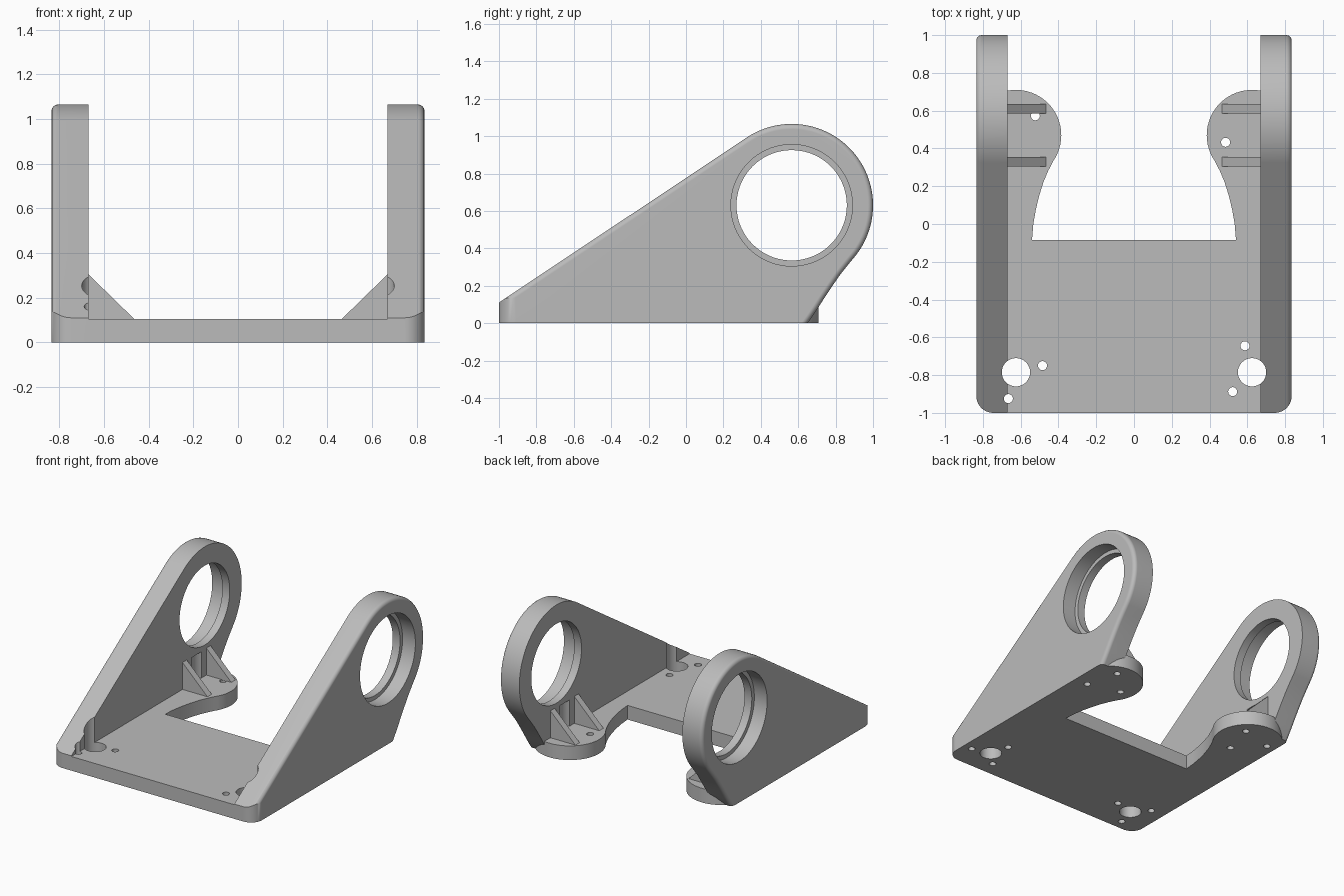
import bpy, bmesh
from math import sin, cos, radians
from mathutils import Vector

cube = bpy.data.objects.get("Cube")
if cube:
    bpy.data.objects.remove(cube, do_unlink=True)

grey = bpy.data.materials.new("light grey")
grey.use_nodes = True
COLOUR = (0.5, 0.5, 0.5, 1)
grey.diffuse_color = COLOUR
grey.node_tree.nodes["Principled BSDF"].inputs["Base Color"].default_value = COLOUR

HALF, INNER, BASE = 0.835, 0.67, 0.105     # outer x, inner wall x, base height
RING = (0.565, 0.63)                       # bore centre in y, z
PADS = {"front": (0.625, -0.785), "rear": (0.625, 0.47)}


def arc(centre, r, start, end, n):
    """Points on an arc, angles in degrees."""
    angles = [radians(start + (end - start) * i / n) for i in range(n + 1)]
    return [(centre[0] + r * cos(a), centre[1] + r * sin(a)) for a in angles]


def prism(name, outline, lo, hi, axis="z", fillet=None):
    """Extrude an outline along an axis; fillet picks the edges to round."""
    place = {"x": lambda p, h: (h, p[0], p[1]),
             "y": lambda p, h: (p[0], h, p[1]),
             "z": lambda p, h: (p[0], p[1], h)}[axis]
    bm = bmesh.new()
    face = bm.faces.new([bm.verts.new(place(p, lo)) for p in outline])
    new = bmesh.ops.extrude_face_region(bm, geom=[face])["geom"]
    shift = Vector(place((0, 0), hi - lo))
    bmesh.ops.translate(bm, vec=shift, verts=[v for v in new if isinstance(v, bmesh.types.BMVert)])
    bmesh.ops.recalc_face_normals(bm, faces=bm.faces)
    if fillet:
        edges = [e for e in bm.edges if fillet(e)]
        bmesh.ops.bevel(bm, geom=edges, offset=0.028, segments=4, profile=0.5, affect="EDGES")
    mesh = bpy.data.meshes.new(name)
    bm.to_mesh(mesh)
    bm.free()
    mesh.materials.append(grey)
    obj = bpy.data.objects.new(name, mesh)
    bpy.context.collection.objects.link(obj)
    return obj


def combine(target, tool, operation):
    """Apply a boolean and discard the tool."""
    mod = target.modifiers.new("boolean", "BOOLEAN")
    mod.object, mod.operation, mod.solver = tool, operation, "EXACT"
    bpy.context.view_layer.objects.active = target
    bpy.ops.object.modifier_apply(modifier=mod.name)
    bpy.data.objects.remove(tool, do_unlink=True)


def drill(target, x, y, r, lo, hi, n=32):
    combine(target, prism("drill", arc((x, y), r, 0, 360 - 360 / n, n - 1), lo, hi), "DIFFERENCE")


# base plate with two rounded rear lobes
half = [(HALF, -1)] + arc(PADS["rear"], 0.24, 29, 215, 32)
half += [(0.455, 0.28), (0.48, 0.22), (0.502, 0.15), (0.52, 0.075), (0.533, 0), (0.54, -0.085)]
outline = half + [(-x, y) for x, y in reversed(half)]
bracket = prism("bracket_body", outline, 0, BASE)

# side walls: sloped front, round bearing ring, concave heel
profile = [(-1, 0), (-1, 0.11)] + arc(RING, 0.435, 123.5, -38, 56)
profile += [(0.868, 0.314), (0.825, 0.26), (0.78, 0.195), (0.74, 0.135),
            (0.705, 0.08), (0.675, 0.035), (0.65, 0)]


def outer_rim(edge):
    on_outside = all(abs(abs(v.co.x) - HALF) < 1e-4 for v in edge.verts)
    return on_outside and any(v.co.z > 1e-4 for v in edge.verts)


for s in (-1, 1):
    wall = prism("wall", profile, s * INNER, s * HALF, "x", outer_rim)
    combine(bracket, wall, "UNION")

# rounded vertical corners at the front
block = arc((HALF - 0.09, -0.91), 0.09, -90, 0, 10) + [(HALF, 1.2)]
block += [(-x, y) for x, y in reversed(block)]
combine(bracket, prism("corner_block", block, -0.5, 1.5), "INTERSECT")

# bearing bores: through hole with a wider seat from outside
for s in (-1, 1):
    for r, start in ((0.295, 0.6), (0.325, 0.73)):
        circle = arc(RING, r, 0, 355, 71)
        combine(bracket, prism("bore", circle, s * start, s * 0.9, "x"), "DIFFERENCE")

# large front holes, clearance pockets over the rear lobes, screw holes in threes
SCREW_ANGLES = {("front", -1): 14, ("front", 1): 105, ("rear", -1): 45, ("rear", 1): 75}
for (pad, s), angle in SCREW_ANGLES.items():
    x, y = PADS[pad]
    if pad == "front":
        drill(bracket, s * x, y, 0.075, -0.1, 0.4)
    else:
        drill(bracket, s * x, y, 0.075, BASE, 0.3)
    for px, py in arc((s * x, y), 0.145, angle, angle + 240, 2):
        drill(bracket, px, py, 0.024, -0.1, 0.18, 20)

# smooth fillets with flat broad faces
bpy.ops.object.select_all(action="DESELECT")
bracket.select_set(True)
bpy.context.view_layer.objects.active = bracket
bpy.ops.object.shade_smooth_by_angle(angle=radians(30))
weighted = bracket.modifiers.new("weighted normals", "WEIGHTED_NORMAL")
weighted.keep_sharp = True

# triangular ribs bracing the walls on the lobes
for s, side in ((-1, "right"), (1, "left")):
    for y, place in ((0.33, "front"), (0.61, "rear")):
        tri = [(0.465, BASE), (INNER, 0.305), (0.68, 0.305), (0.68, 0.1), (0.465, 0.1)]
        prism(f"{side}_{place}_rib", [(s * x, z) for x, z in tri], y - 0.025, y + 0.025, "y")
